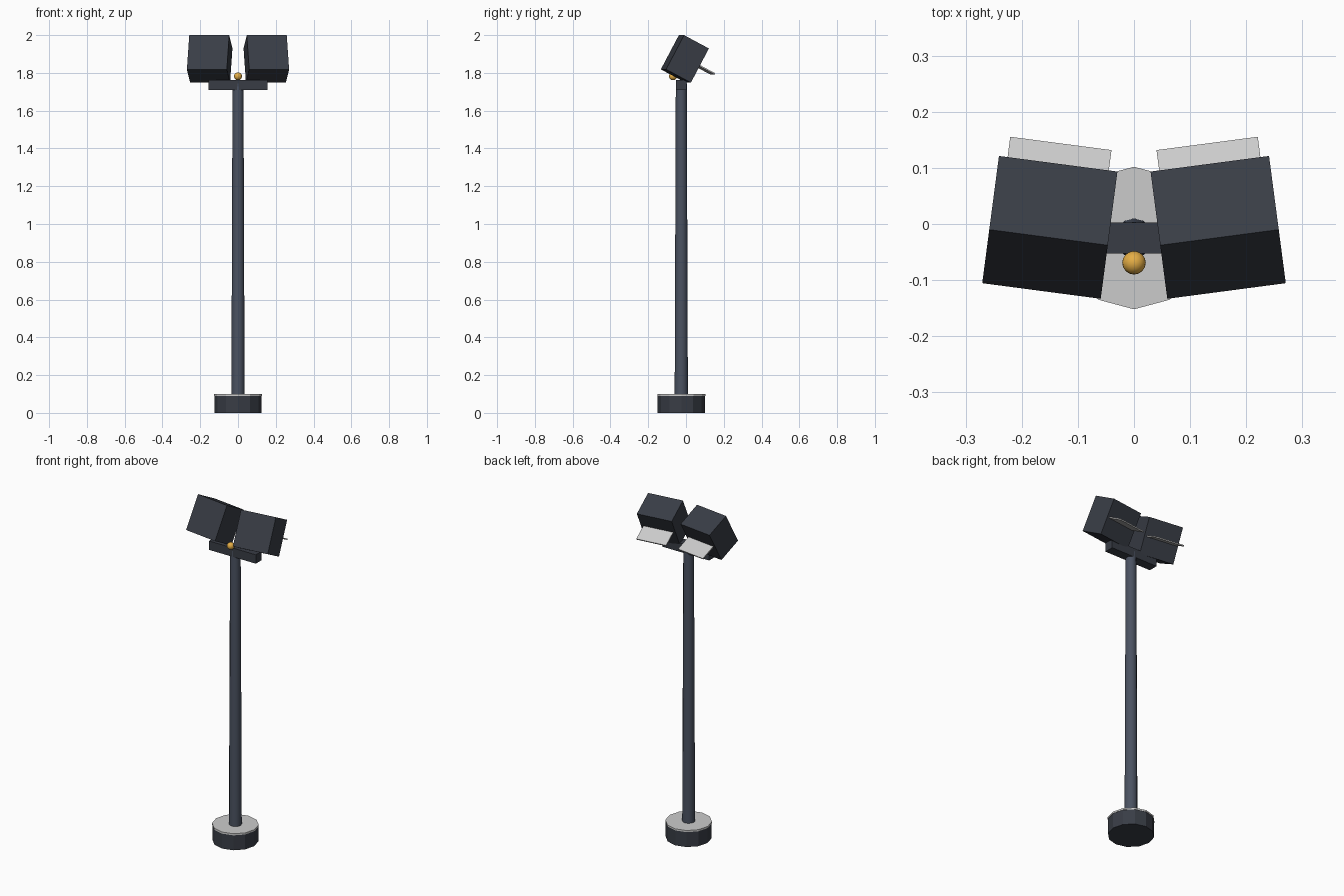
import bpy
from math import radians
from mathutils import Matrix, Vector

if "Cube" in bpy.data.objects:
    bpy.data.objects.remove(bpy.data.objects["Cube"])


def material(name, rgb):
    m = bpy.data.materials.new(name)
    m.diffuse_color = (*rgb, 1)
    m.use_nodes = True
    m.node_tree.nodes["Principled BSDF"].inputs["Base Color"].default_value = m.diffuse_color
    return m


charcoal = material("charcoal", (0.04, 0.046, 0.06))
steel = material("steel_blue", (0.07, 0.085, 0.12))
pale = material("pale_grey", (0.8, 0.8, 0.83))
amber = material("amber", (0.78, 0.42, 0.06))

AXIS_Y = -0.025  # the pole stands slightly forward of centre


def finish(name, mat):
    ob = bpy.context.object
    ob.name = name
    ob.data.materials.append(mat)
    return ob


def post(name, r1, r2, z0, z1, mat):
    bpy.ops.mesh.primitive_cone_add(vertices=12, radius1=r1, radius2=r2, depth=z1 - z0,
                                    location=(0, AXIS_Y, (z0 + z1) / 2))
    return finish(name, mat)


def box(name, size, matrix, mat):
    bpy.ops.mesh.primitive_cube_add(size=1)
    ob = finish(name, mat)
    ob.data.transform(Matrix.Diagonal((*size, 1)))
    ob.matrix_world = matrix
    return ob


# Base, base cap and tapered pole
post("base", 0.125, 0.125, 0, 0.092, charcoal)
post("base_cap", 0.127, 0.127, 0.09, 0.1, pale)
pole = post("pole", 0.035, 0.029, 0.095, 1.745, steel)
bpy.ops.object.shade_smooth_by_angle(angle=radians(40))

# Crossbar carrying the two heads
box("crossbar", (0.31, 0.056, 0.053), Matrix.Translation((0, AXIS_Y, 1.737)), charcoal)

# Amber sensor ball at the front
bpy.ops.mesh.primitive_uv_sphere_add(segments=16, ring_count=10, radius=0.021,
                                     location=(0, -0.069, 1.782))
finish("sensor_ball", amber)
bpy.ops.object.shade_smooth_by_angle(angle=radians(40))

# Two tilted lamp heads, each with a pale plate standing out of the rear face
for side, label in ((-1, "left"), (1, "right")):
    frame = (Matrix.Translation((side * 0.15, -0.006, 1.874))
             @ Matrix.Rotation(radians(side * 7.5), 4, 'Z')
             @ Matrix.Rotation(radians(-28), 4, 'X'))
    box(label + "_lamp_head", (0.213, 0.15, 0.205), frame, charcoal)
    box(label + "_lamp_plate", (0.182, 0.1, 0.007),
        frame @ Matrix.Translation(Vector((0, 0.119, 0))), pale)
